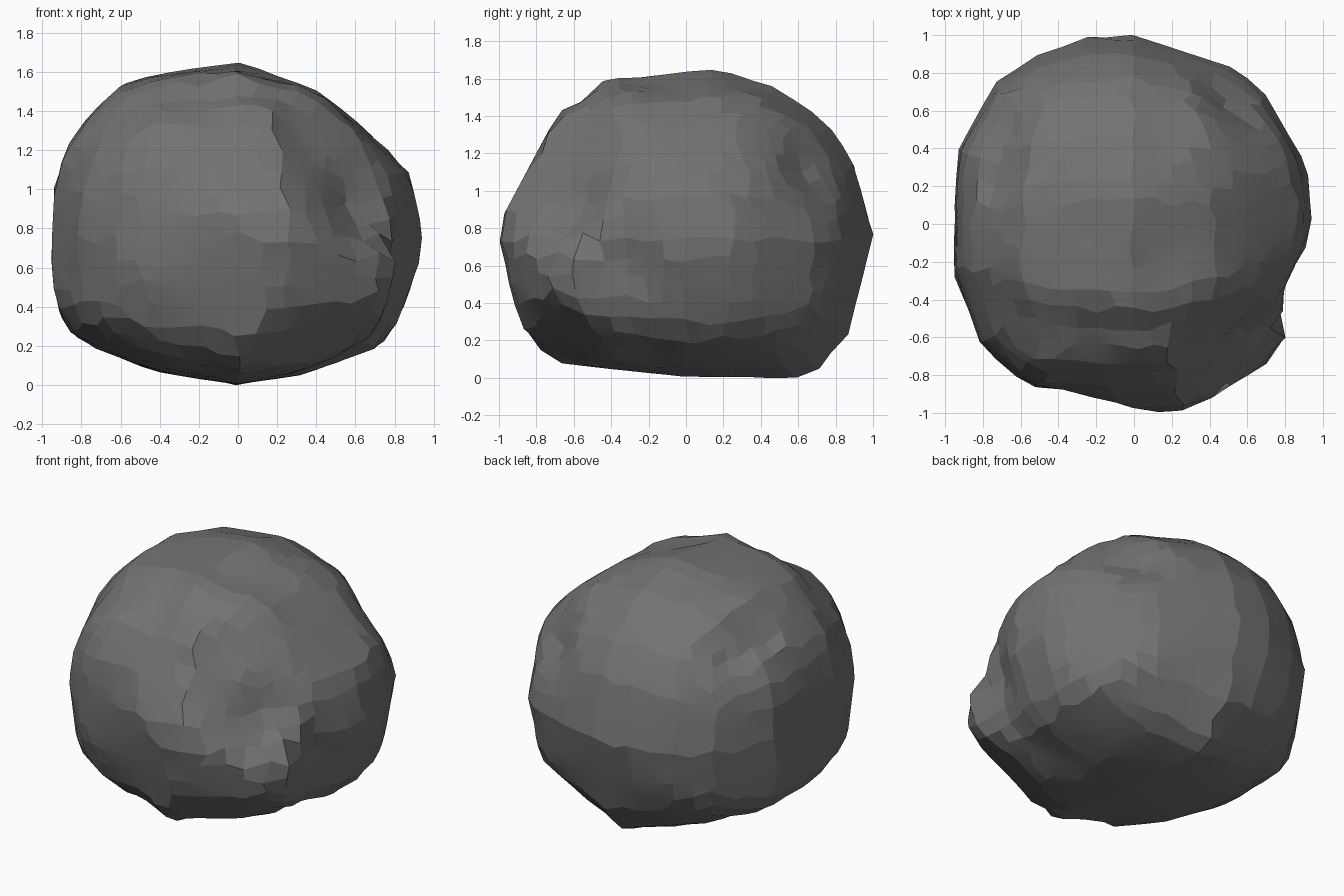
import bpy
import bmesh
import math
import random
from mathutils import Vector

random.seed(4)
CENTRE = Vector((0, 0, 0.75))

# Counter-clockwise outlines of the boulder in plan, elevation and section
PLAN = [(0.95, -0.05), (0.92, 0.3), (0.68, 0.72), (0.53, 0.83), (0, 1), (-0.24, 0.99),
        (-0.53, 0.89), (-0.74, 0.75), (-0.93, 0.4), (-0.95, -0.25), (-0.8, -0.65),
        (-0.55, -0.87), (-0.3, -0.87), (0.19, -1), (0.54, -0.86), (0.83, -0.73), (0.8, -0.38)]
ELEVATION = [(0.95, 0.7), (0.88, 1.06), (0.64, 1.3), (0.42, 1.49), (0.02, 1.645),
             (-0.45, 1.58), (-0.63, 1.53), (-0.85, 1.28), (-0.93, 1.05), (-0.95, 0.6),
             (-0.91, 0.34), (-0.83, 0.22), (-0.43, 0.07), (0, 0), (0.33, 0.05),
             (0.75, 0.2), (0.82, 0.33)]
SECTION = [(1, 0.77), (0.86, 1.17), (0.72, 1.37), (0.4, 1.57), (0.19, 1.645), (-0.42, 1.61),
           (-0.6, 1.45), (-0.75, 1.41), (-0.93, 1.1), (-1, 0.84), (-0.95, 0.6),
           (-0.86, 0.2), (-0.72, 0.08), (0, 0.01), (0.6, 0), (0.72, 0.05), (0.87, 0.24)]

# Flat fracture faces: a point on the plane and its outward normal
FRACTURES = [
    ((0.1, -0.72, 1.35), (0, -0.88, 0.47)),        # broad front face
    ((0.54, -0.54, 1.1), (0.62, -0.62, 0.48)),     # front corner face
    ((0, -0.86, 0.2), (0.16, -0.22, -0.33)),       # undercut below the front
    ((-0.55, -0.55, 1.4), (-0.5, -0.5, 0.7)),      # upper front shoulder
    ((-0.68, 0.68, 1.22), (-0.5, 0.5, 0.7)),       # upper back shoulder
    ((-0.6, 0.6, 0.2), (-0.5, 0.5, -0.7)),         # lower back chamfer
    ((-0.63, -0.63, 0.28), (-0.5, -0.5, -0.7)),    # lower front chamfer
    ((0.59, 0.59, 0.26), (0.5, 0.45, -0.74)),      # lower back chamfer, other side
]

# Local lumps (positive) and chips (negative): position, reach, amount
DETAILS = [
    ((0.83, -0.72, 0.55), 0.15, 0.04),
    ((0.62, -0.6, 0.88), 0.2, -0.09),
    ((0.88, -0.33, 0.58), 0.18, -0.06),
    ((0.55, 0.68, 1.12), 0.2, -0.1),
    ((-0.72, 0.25, 1.35), 0.14, -0.08),
    ((-0.7, 0.5, 1.3), 0.14, -0.05),
    ((-0.57, -0.78, 1.2), 0.16, 0.03),
    ((-0.5, -0.8, 0.85), 0.14, -0.04),
    ((0.12, -0.25, 1.6), 0.14, -0.04),
    ((0.3, -0.6, 1.3), 0.15, -0.03),
]


def inverse_reach(outline, u, v):
    """One over the distance from the middle to the outline along (u, v)."""
    if abs(u) + abs(v) < 1e-6:
        return 0.0
    for (ax, ay), (bx, by) in zip(outline, outline[1:] + outline[:1]):
        if ax * v - ay * u >= -1e-9 and u * by - v * bx >= -1e-9:
            return (u * (by - ay) - v * (bx - ax)) / (ax * by - ay * bx)
    return 1.0


def lowered(outline):
    return [(h, z - CENTRE.z) for h, z in outline]


VIEWS = [(PLAN, 0, 1), (lowered(ELEVATION), 0, 2), (lowered(SECTION), 1, 2)]


def surface_point(d):
    """Blend the three outlines, then apply fractures, ledge and details."""
    outlines = axes = 0.0
    for outline, i, j in VIEWS:
        outlines += inverse_reach(outline, d[i], d[j]) ** 2
        axes += 0.5 * inverse_reach(outline, d[i], 0) ** 2
        axes += 0.5 * inverse_reach(outline, 0, d[j]) ** 2
    # Exact on the outlines, rounder toward the diagonal corners
    corner = min(abs(d.x * d.y * d.z) * 4.5, 1)
    total = (outlines - axes) * (1 - corner) + 0.5 * outlines * corner
    inverse = math.sqrt(max(total, 0.8))
    for point, normal in FRACTURES:
        n = Vector(normal)
        inverse = max(inverse, d.dot(n) / (Vector(point) - CENTRE).dot(n))
    p = CENTRE + d / inverse

    # Raised shell over the upper back
    beyond = (p.y - 0.05) * 0.87 - (p.z - 1.0) * 0.49
    if beyond > 0:
        p += d * 0.02 * min(max((p.z - 0.8) / 0.3, 0), 1)
    for place, reach, amount in DETAILS:
        gap = (p - Vector(place)).length / reach
        p += d * amount * math.exp(-gap * gap)
    return p


# Boulder body: evenly gridded cube pushed out to the rock surface
if "Cube" in bpy.data.objects:
    bpy.data.objects.remove(bpy.data.objects["Cube"], do_unlink=True)

bm = bmesh.new()
bmesh.ops.create_cube(bm, size=2)
bmesh.ops.subdivide_edges(bm, edges=bm.edges[:], cuts=11, use_grid_fill=True)
for vert in bm.verts:
    direction = Vector([math.tan(c * math.pi / 4) for c in vert.co])
    wobble = Vector([random.uniform(-0.03, 0.03) for _ in range(3)])
    direction = (direction.normalized() + wobble).normalized()
    vert.co = surface_point(direction)

bmesh.ops.recalc_face_normals(bm, faces=bm.faces[:])
mesh = bpy.data.meshes.new("boulder")
bm.to_mesh(mesh)
bm.free()
boulder = bpy.data.objects.new("boulder", mesh)
bpy.context.collection.objects.link(boulder)

# Stone colour
stone = bpy.data.materials.new("grey_stone")
stone.use_nodes = True
grey = (0.17, 0.17, 0.17, 1)
stone.diffuse_color = grey
stone.node_tree.nodes["Principled BSDF"].inputs["Base Color"].default_value = grey
mesh.materials.append(stone)

# Soften only the shallowest creases
bpy.ops.object.select_all(action="DESELECT")
boulder.select_set(True)
bpy.context.view_layer.objects.active = boulder
bpy.ops.object.shade_smooth_by_angle(angle=math.radians(8))
